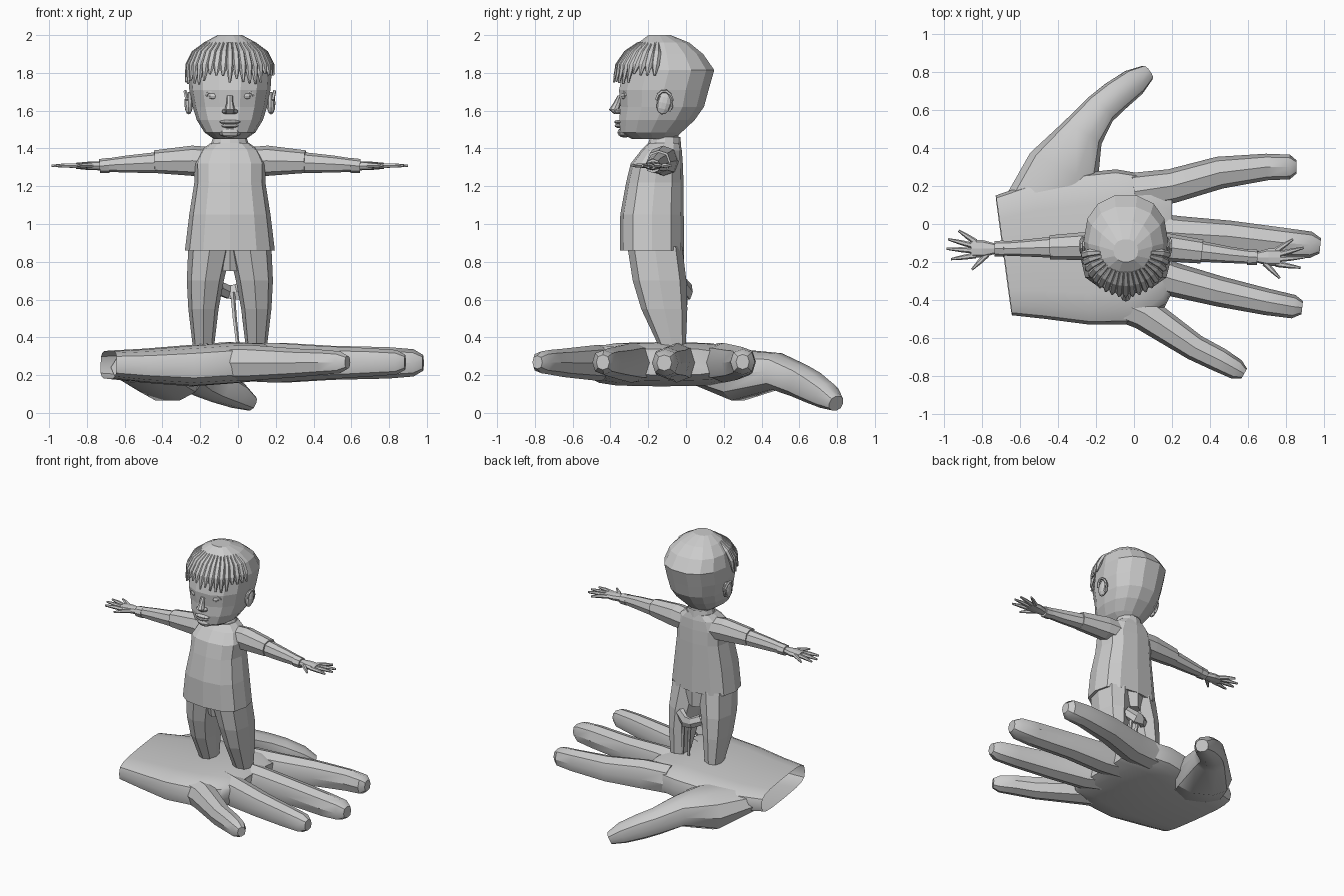
import bpy, bmesh, math, random
from mathutils import Vector, Matrix

random.seed(4)
CX = -0.043          # centre line of the figure
UP = Vector((0, 0, 1))


def spow(v, p):
    return math.copysign(abs(v) ** p, v) if abs(v) > 1e-6 else 0.0


def loft(name, rings, n=8, p=1.0, flat=False, caps=(True, True), smooth=None):
    """Skin rings (x, y, z, half_width, half_height) along their path; flat keeps rings level."""
    bm = bmesh.new()
    pts = [Vector(r[:3]) for r in rings]
    loops = []
    for i, (c, r) in enumerate(zip(pts, rings)):
        if flat:
            side, over = Vector((1, 0, 0)), Vector((0, 1, 0))
        else:
            tan = (pts[min(i + 1, len(pts) - 1)] - pts[max(i - 1, 0)]).normalized()
            side = tan.cross(UP).normalized()
            over = side.cross(tan)
        loops.append([bm.verts.new(c + side * r[3] * spow(math.cos(t), p) + over * r[4] * spow(math.sin(t), p))
                      for t in (2 * math.pi * k / n for k in range(n))])
    for a, b in zip(loops, loops[1:]):
        for k in range(n):
            bm.faces.new((a[k], a[(k + 1) % n], b[(k + 1) % n], b[k]))
    if caps[0]:
        bm.faces.new(loops[0][::-1])
    if caps[1]:
        bm.faces.new(loops[-1])
    bmesh.ops.recalc_face_normals(bm, faces=bm.faces)
    return finish(name, bm, smooth)


def finish(name, bm, smooth=None):
    me = bpy.data.meshes.new(name)
    bm.to_mesh(me)
    bm.free()
    ob = bpy.data.objects.new(name, me)
    bpy.context.collection.objects.link(ob)
    if smooth:
        bpy.ops.object.select_all(action='DESELECT')
        ob.select_set(True)
        bpy.context.view_layer.objects.active = ob
        bpy.ops.object.shade_smooth_by_angle(angle=math.radians(smooth))
    return ob


def blob(name, loc, size, rot_x=0.0, u=10, v=6):
    """Squashed low-poly sphere."""
    bm = bmesh.new()
    bmesh.ops.create_uvsphere(bm, u_segments=u, v_segments=v, radius=1)
    m = Matrix.Translation(loc) @ Matrix.Rotation(rot_x, 4, 'X') @ Matrix.Diagonal((*size, 1))
    bmesh.ops.transform(bm, matrix=m, verts=bm.verts)
    return finish(name, bm)


# Giant hand: palm open at the wrist, thumb and four fingers
loft("palm", [(-.685, -.165, .255, .318, .075), (-.5, -.14, .25, .36, .09), (-.25, -.13, .25, .4, .11),
              (-.05, -.12, .265, .41, .11), (.12, -.09, .27, .35, .1), (.2, -.09, .27, .27, .07)],
     n=16, p=.55, caps=(False, True), smooth=35)
loft("thumb", [(-.5, .05, .24, .2, .08), (-.37, .28, .2, .2, .14), (-.27, .48, .22, .115, .1),
               (-.18, .6, .17, .09, .09), (-.1, .67, .135, .085, .085), (0, .745, .09, .075, .07),
               (.07, .795, .05, .045, .042)], n=10, p=.85, smooth=35)
FINGERS = {
    "index_finger": [(0, .17, .27, .1, .1), (.2, .2, .265, .09, .105), (.45, .27, .265, .085, .09),
                     (.7, .3, .27, .07, .078), (.82, .3, .27, .065, .068), (.855, .3, .27, .035, .04)],
    "middle_finger": [(0, -.03, .27, .1, .1), (.25, -.05, .265, .09, .105), (.5, -.065, .265, .083, .09),
                      (.8, -.1, .265, .078, .083), (.93, -.11, .265, .07, .072), (.98, -.115, .265, .04, .042)],
    "ring_finger": [(0, -.22, .27, .1, .1), (.2, -.29, .265, .09, .105), (.45, -.355, .265, .08, .088),
                    (.7, -.41, .268, .07, .075), (.84, -.435, .268, .062, .065), (.885, -.44, .268, .035, .04)],
    "little_finger": [(-.1, -.4, .265, .1, .09), (.055, -.47, .265, .09, .095), (.32, -.65, .265, .07, .075),
                      (.45, -.715, .268, .065, .066), (.54, -.765, .268, .055, .058), (.58, -.787, .268, .03, .035)],
}
for name, rings in FINGERS.items():
    loft(name, rings, n=8, p=.85, smooth=35)

# Shirt and neck
loft("shirt", [(CX, -.18, .86, .238, .17), (CX, -.18, 1.05, .215, .168), (CX, -.165, 1.22, .188, .152),
               (CX, -.155, 1.32, .19, .138), (CX, -.13, 1.39, .155, .108), (CX, -.115, 1.43, .1, .085)],
     n=12, p=.75, flat=True)
loft("collar", [(CX, -.115, 1.41, .105, .09), (CX, -.11, 1.46, .088, .08)], n=12, flat=True, caps=(False, False))
loft("neck", [(CX, -.11, 1.4, .075, .07), (CX, -.11, 1.52, .08, .075)], n=10, flat=True)

for s, side in ((1, "left"), (-1, "right")):
    # Trouser legs ending on the palm
    loft(side + "_trouser_leg",
         [(CX + s * .105, -.165, .88, .115, .145), (CX + s * .13, -.14, .7, .098, .142),
          (CX + s * .14, -.115, .55, .08, .122), (CX + s * .14, -.07, .34, .055, .068)], n=8, p=.8, flat=True)
    # Sleeves, cuffs and small hands
    ye = -.175 if s > 0 else -.13

    def arm(d, z, a, b, dy=0.0):
        y = -.115 + (ye + .115) * max(0, (d - .15) / .5) if d < .65 else ye
        return (CX + s * d, y + dy, z, a, b)
    loft(side + "_sleeve", [arm(.08, 1.33, .08, .075), arm(.2, 1.335, .075, .08), arm(.4, 1.33, .063, .06)],
         n=8, p=.85)
    loft(side + "_forearm", [arm(.39, 1.325, .055, .055), arm(.55, 1.317, .043, .045), arm(.68, 1.31, .035, .032)],
         n=8, p=.85)
    loft(side + "_cuff", [arm(.64, 1.31, .043, .04), arm(.69, 1.307, .04, .037)], n=8)
    loft(side + "_small_palm", [arm(.68, 1.308, .025, .024), arm(.75, 1.308, .045, .022), arm(.815, 1.308, .045, .016)],
         n=8, p=.8)
    for k, (d0, y0, d1, y1) in enumerate([(.73, -.03, .81, -.11), (.79, -.035, .92, -.055), (.8, -.01, .943, .0),
                                          (.8, .015, .935, .05), (.79, .035, .88, .095)]):
        dm, ym = (d0 + d1) / 2, (y0 + y1) / 2
        loft(f"{side}_small_finger_{k}", [arm(d0, 1.308, .016, .014, y0), arm(dm, 1.31, .013, .013, ym),
                                          arm(d1, 1.308, .006, .007, y1)], n=6)
    # Eyes, eyelids and ears
    blob(side + "_eye", (CX + s * .083, -.318, 1.678), (.032, .026, .022))
    lid = [(CX + s * .083 + .042 * math.cos(t), -.332 + .012 * abs(math.cos(t)), 1.678 + .025 * math.sin(t))
           for t in (math.pi * k / 6 for k in range(7))]
    loft(side + "_eyelid", [(*q, .007, .007) for q in lid], n=5)
    blob(side + "_ear", (CX + s * .218, -.115, 1.64), (.024, .04, .062), rot_x=-.25)
    loft(side + "_ear_rim", [(CX + s * (.225 + .012 * math.sin(t)), -.115 + .042 * math.cos(t),
                              1.645 + .06 * math.sin(t), .009, .009)
                             for t in (-.9 + .55 * k for k in range(8))], n=5)

# Crumpled cloth at the back of the trousers
loft("back_fold", [(-.1, -.03, .66, .03, .04), (-.05, .015, .64, .022, .04), (0, .015, .64, .022, .05),
                   (.06, -.02, .68, .03, .04)], n=6)
for k, x in enumerate((-.03, .02)):
    loft(f"torn_strip_{k}", [(x, .0, .64, .014, .014), (x + .012, -.01, .5, .012, .01),
                             (x + .03, -.03, .35, .01, .008)], n=5, flat=True)
loft("trouser_seat", [(CX, -.14, .88, .15, .13), (CX, -.13, .75, .08, .12)], n=8, flat=True)

# Head from stacked (z, front y, back y, half width) sections
HEAD = [(1.45, -.29, -.06, .085), (1.485, -.352, -.02, .135), (1.55, -.358, .05, .175), (1.62, -.352, .1, .197),
        (1.71, -.36, .125, .215), (1.815, -.335, .155, .222), (1.9, -.3, .095, .198), (1.96, -.255, .02, .14),
        (2.0, -.2, -.08, .065)]
loft("head", [(CX, (f + b) / 2, z, w, (b - f) / 2) for z, f, b, w in HEAD], n=14, p=.88, flat=True)

# Nose, nostrils, lips and chin
loft("nose", [(CX, -.35, 1.68, .016, .012), (CX, -.365, 1.64, .018, .02), (CX, -.38, 1.605, .028, .028),
              (CX, -.36, 1.582, .024, .02)], n=8, flat=True)
for s in (1, -1):
    blob("nostril", (CX + s * .027, -.36, 1.596), (.016, .02, .013), u=8, v=5)
blob("upper_lip", (CX, -.352, 1.54), (.06, .028, .012))
blob("lower_lip", (CX, -.352, 1.52), (.048, .026, .012))
blob("chin", (CX, -.325, 1.485), (.06, .038, .028), u=8)

# Fringe of tapered hair strands fanned round the brow
COUNT = 19
for i in range(COUNT):
    t = math.radians(190 + 160 * i / (COUNT - 1))
    c, q = math.cos(t), math.sin(t)
    low = 1.765 + random.uniform(-.03, .035)
    loft(f"hair_strand_{i}", [(CX + .13 * c, -.13 + .12 * q, 1.955, .012, .012),
                              (CX + .19 * c, -.12 + .195 * q, 1.905, .022, .018),
                              (CX + .222 * c, -.12 + .24 * q, 1.84, .022, .018),
                              (CX + .235 * c, -.12 + .262 * q, low, .006, .006)], n=6)
